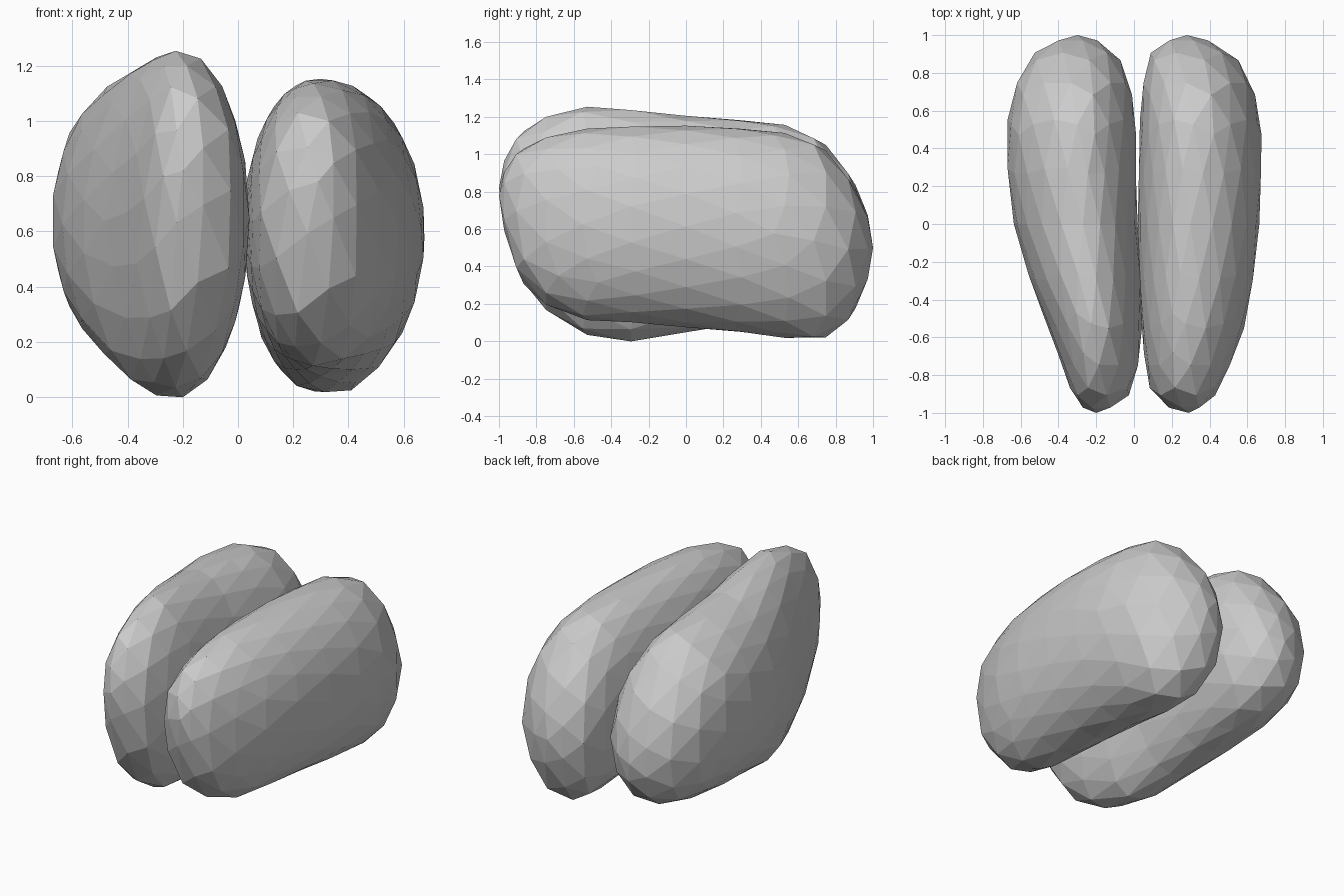
import bpy, bmesh, math

if "Cube" in bpy.data.objects:
    bpy.data.objects.remove(bpy.data.objects["Cube"])

# Single matte grey
grey = bpy.data.materials.new("light_grey")
grey.diffuse_color = (0.6, 0.6, 0.6, 1)
grey.use_nodes = True
grey.node_tree.nodes["Principled BSDF"].inputs["Base Color"].default_value = grey.diffuse_color

# Cross-sections from front to back: y, left x, crest x, right x, bottom z, top z
LEFT = [
    (-1.00, -.20, -.20, -.20, .82, .82),
    (-0.96, -.30, -.20, -.07, .54, 1.04),
    (-0.85, -.345, -.20, .015, .25, 1.16),
    (-0.60, -.43, -.21, .04, .05, 1.255),
    (-0.30, -.55, -.24, .035, -.005, 1.24),
    (0.10, -.66, -.28, .01, .07, 1.19),
    (0.45, -.68, -.31, .01, .11, 1.18),
    (0.70, -.645, -.31, -.015, .14, 1.10),
    (0.85, -.58, -.31, -.06, .20, .94),
    (0.96, -.47, -.31, -.15, .31, .76),
    (1.00, -.30, -.30, -.30, .50, .50),
]
RIGHT = [
    (-1.00, .29, .29, .29, .78, .78),
    (-0.96, .14, .28, .39, .50, .97),
    (-0.85, .075, .28, .47, .25, 1.06),
    (-0.60, .045, .28, .57, .12, 1.13),
    (-0.30, .03, .29, .63, .10, 1.15),
    (0.10, .02, .30, .67, .07, 1.15),
    (0.45, .03, .30, .675, .03, 1.13),
    (0.70, .04, .30, .635, .00, 1.07),
    (0.85, .06, .29, .57, .07, .91),
    (0.96, .12, .28, .44, .25, .74),
    (1.00, .28, .28, .28, .50, .50),
]


def section_at(rows, y):
    """Interpolated cross-section at a position along the lobe."""
    for a, b in zip(rows, rows[1:]):
        if y <= b[0]:
            t = max(0, (y - a[0]) / (b[0] - a[0]))
            return [p + (q - p) * t for p, q in zip(a[1:], b[1:])]
    return rows[-1][1:]


def lobe(name, rows, power):
    """Faceted ball, poles on the y axis, fitted to the cross-sections."""
    bm = bmesh.new()
    bmesh.ops.create_icosphere(bm, subdivisions=3, radius=1)
    for v in bm.verts:
        across, up, y = v.co.x, v.co.y, max(-1, min(1, v.co.z))
        y += 0.07 * y * (1 - y * y)      # blunter ends
        angle = math.atan2(up, across)
        x0, crest, x1, z0, z1 = section_at(rows, y)
        c, s = math.cos(angle), math.sin(angle)
        # power below 1 is slightly squarer than an ellipse
        c = math.copysign(abs(c) ** power, c) * 1.01
        s = math.copysign(abs(s) ** power, s) * 1.005
        width = (x1 - crest) if c > 0 else (crest - x0)
        v.co = (crest + width * c, y, (z0 + z1) / 2 + (z1 - z0) / 2 * s)
    bmesh.ops.recalc_face_normals(bm, faces=bm.faces)
    mesh = bpy.data.meshes.new(name)
    bm.to_mesh(mesh)
    bm.free()
    mesh.materials.append(grey)
    obj = bpy.data.objects.new(name, mesh)
    bpy.context.collection.objects.link(obj)


lobe("left_lobe", LEFT, 0.99)
lobe("right_lobe", RIGHT, 0.96)
